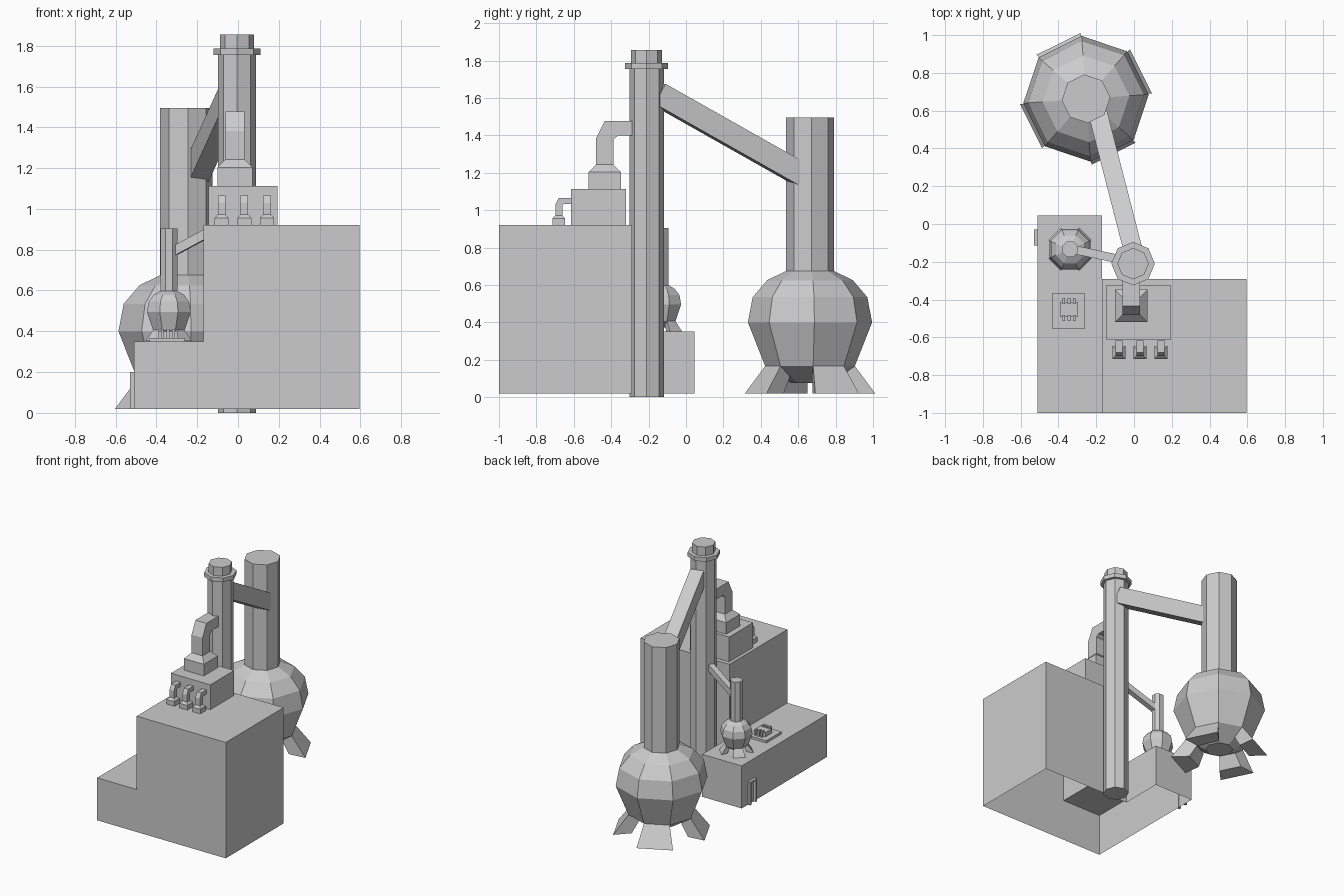
import bpy, bmesh
from math import radians, cos, sin
from mathutils import Vector, Matrix

if "Cube" in bpy.data.objects:
    bpy.data.objects.remove(bpy.data.objects["Cube"])


def make(name, bm, recalc=True):
    if recalc:
        bmesh.ops.recalc_face_normals(bm, faces=bm.faces)
    me = bpy.data.meshes.new(name)
    bm.to_mesh(me)
    bm.free()
    ob = bpy.data.objects.new(name, me)
    bpy.context.collection.objects.link(ob)
    return ob


def loft(name, loops):
    """Skin a stack of equal-length loops and cap both ends."""
    bm = bmesh.new()
    rings = [[bm.verts.new(p) for p in loop] for loop in loops]
    n = len(rings[0])
    for a, b in zip(rings, rings[1:]):
        for i in range(n):
            j = (i + 1) % n
            bm.faces.new((a[i], a[j], b[j], b[i]))
    bm.faces.new(rings[0])
    bm.faces.new(rings[-1])
    return make(name, bm)


def turned(name, c, profile, rot=0, sides=8):
    """Low-poly lathe; profile holds (radius, z) pairs."""
    ang = [radians(rot + 360 * i / sides) for i in range(sides)]
    return loft(name, [[(c[0] + r * cos(a), c[1] + r * sin(a), z) for a in ang]
                       for r, z in profile])


def rect(x0, x1, y0, y1, z):
    return [(x0, y0, z), (x1, y0, z), (x1, y1, z), (x0, y1, z)]


def box(name, x0, x1, y0, y1, z0, z1):
    return loft(name, [rect(x0, x1, y0, y1, z0), rect(x0, x1, y0, y1, z1)])


def duct(name, p, q, w, h):
    """Rectangular duct between two points."""
    p, q = Vector(p), Vector(q)
    d = (q - p).normalized()
    side = d.cross(Vector((0, 0, 1))).normalized() * w / 2
    up = side.normalized().cross(d) * h / 2
    return loft(name, [[e + side + up, e - side + up, e - side - up, e + side - up]
                       for e in (p, q)])


def tank(name, c, z0, sxy, sz, rot):
    """Faceted bulb with a stack on top and four splayed feet."""
    prof = [(.10, .055), (.24, .146), (.333, .38), (.307, .515),
            (.23, .605), (.129, .655), (.129, 1.475)]
    turned(name, c, [(r * sxy, z0 + z * sz) for r, z in prof], rot)
    for k in range(4):
        m = Matrix.Rotation(radians(rot + 22.5 + 90 * k), 3, 'Z')

        def pt(r, w, z):
            v = m @ Vector((r * sxy, w * sxy, 0))
            return (c[0] + v.x, c[1] + v.y, z0 + z * sz)
        top = [pt(.222, -.092, .146), pt(.222, .092, .146),
               pt(.15, .062, .09), pt(.15, -.062, .09)]
        foot = [pt(.325, -.13, 0), pt(.325, .13, 0),
                pt(.20, .085, 0), pt(.20, -.085, 0)]
        loft(f"{name}_foot_{k + 1}", [top, foot])


def exhaust(name, x, y, z, s):
    """Tapered base with a square elbow pipe running towards +y."""
    b, t = .086 * s, .047 * s
    loft(name + "_base", [rect(x - w, x + w, y - w, y + w, z + h * s)
                          for w, h in ((b, 0), (b, .09), (t, .13))])
    sections = [((-.047, .12), (.047, .12)), ((-.047, .27), (.047, .265)),
                ((.0, .365), (.07, .285)), ((.16, .365), (.16, .285))]
    loft(name + "_elbow", [[(x - t, y + o[0] * s, z + o[1] * s), (x + t, y + o[0] * s, z + o[1] * s),
                            (x + t, y + i[0] * s, z + i[1] * s), (x - t, y + i[0] * s, z + i[1] * s)]
                           for o, i in sections])


# stepped building, open underneath
bld = [box("low_hall", -.51, -.17, -1, .045, .02, .35),
       box("tall_hall", -.17, .595, -1, -.29, .02, .92)]
for ob, wall_x in zip(bld, (-.17, None)):
    bm = bmesh.new()
    bm.from_mesh(ob.data)
    gone = [f for f in bm.faces if f.normal.z < -.5]
    bmesh.ops.delete(bm, geom=gone, context='FACES')
    # open the shared wall between the two halls
    cut = bmesh.ops.bisect_plane(bm, geom=bm.verts[:] + bm.edges[:] + bm.faces[:],
                                 plane_co=(0, -.29, 0), plane_no=(0, 1, 0)) if wall_x else None
    if not wall_x:
        bmesh.ops.bisect_plane(bm, geom=bm.verts[:] + bm.edges[:] + bm.faces[:],
                               plane_co=(0, 0, .35), plane_no=(0, 0, 1))
    inner = [f for f in bm.faces if abs(f.normal.x) > .5
             and abs(f.calc_center_median().x + .17) < .01
             and f.calc_center_median().y < -.29 and f.calc_center_median().z < .36]
    bmesh.ops.delete(bm, geom=inner, context='FACES')
    bm.to_mesh(ob.data)
    bm.free()

# tall chimney with collar
turned("chimney", (-.005, -.21), [(.093, 0), (.093, 1.755), (.115, 1.755), (.115, 1.787),
                                  (.083, 1.787), (.083, 1.855)])

# large and small tanks with their ducts to the chimney
tank("large_tank", (-.254, .663), .02, 1, 1, 4)
tank("small_tank", (-.339, -.134), .352, .35, .375, 22.5)
duct("large_duct", (-.002, -.15, 1.622), (-.2, .62, 1.187), .1, .122)
duct("small_duct", (-.06, -.19, .93), (-.32, -.135, .79), .045, .045)

# roof machine with one big and three little exhausts
box("roof_machine", -.145, .193, -.615, -.322, .92, 1.113)
exhaust("main_exhaust", -.015, -.434, 1.113, 1)
for i in range(3):
    exhaust(f"little_exhaust_{i + 1}", -.08 + .111 * i, -.68, .92, .4)

# small unit on the low roof with hooked pipes on both sides
box("unit_plate", -.434, -.26, -.552, -.367, .35, .368)
box("unit_body", -.392, -.296, -.493, -.413, .368, .402)
for i in range(3):
    x = -.371 + .027 * i
    for tag, s in (("front", -1), ("back", 1)):
        y0, y1 = sorted((-.453 + s * .03, -.453 + s * .06))
        box(f"{tag}_hook_{i + 1}", x - .007, x + .007, y0, y1, .395, .412)
        y0, y1 = sorted((-.453 + s * .046, -.453 + s * .06))
        box(f"{tag}_hook_drop_{i + 1}", x - .007, x + .007, y0, y1, .368, .395)

# door frame on the left wall
for tag, y in (("front", -.115), ("back", -.045)):
    box(f"door_jamb_{tag}", -.53, -.508, y, y + .015, .02, .2)
box("door_lintel", -.53, -.508, -.1, -.045, .185, .2)
